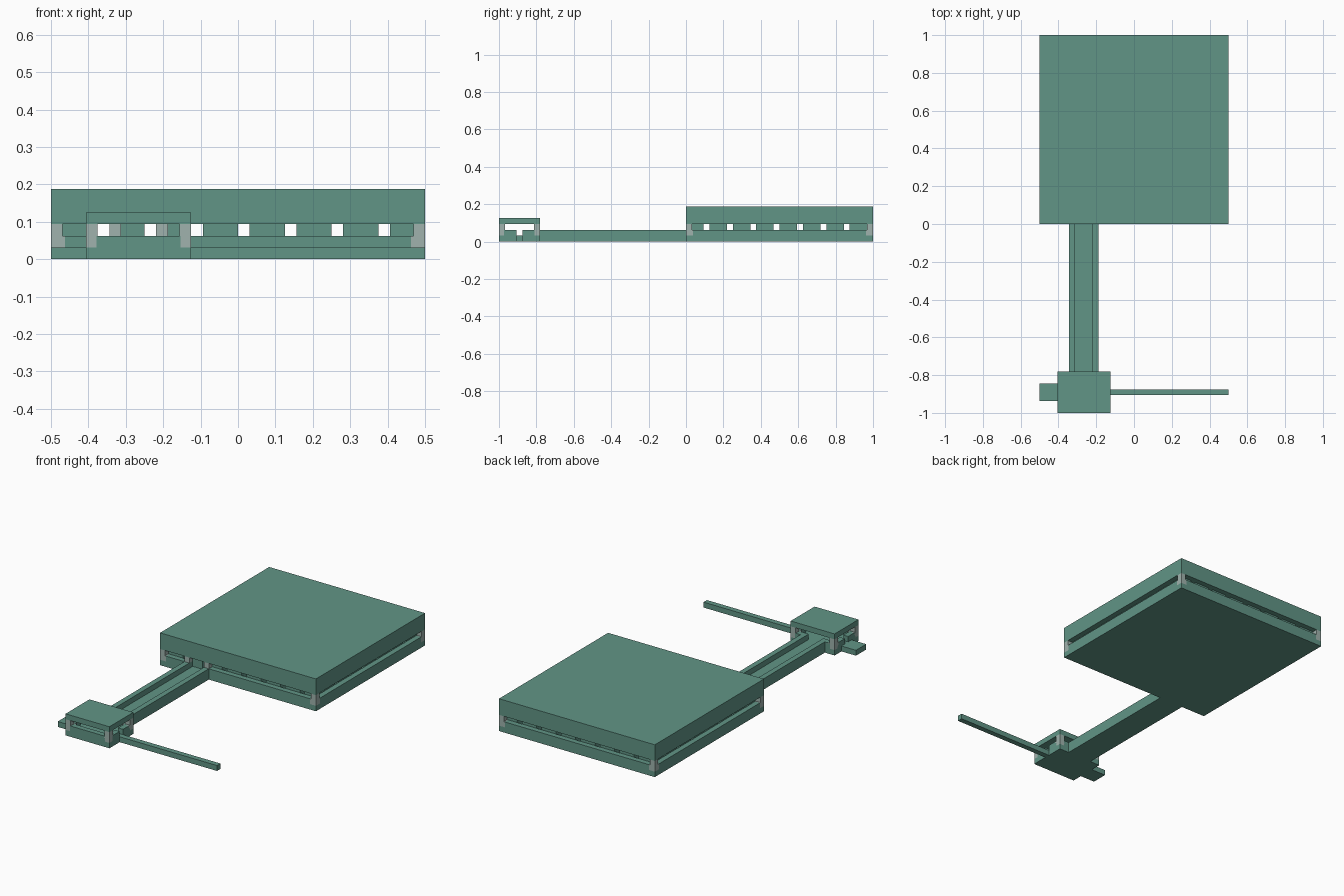
import bpy
import bmesh

U = 1 / 32  # building module

cube = bpy.data.objects.get("Cube")
if cube:
    bpy.data.objects.remove(cube, do_unlink=True)


def material(name, rgb):
    m = bpy.data.materials.new(name)
    m.use_nodes = True
    m.diffuse_color = (*rgb, 1)
    m.node_tree.nodes["Principled BSDF"].inputs["Base Color"].default_value = (*rgb, 1)
    return m


TEAL = material("muted_teal", (0.12, 0.3, 0.24))
GREY = material("pale_grey", (0.35, 0.45, 0.42))


def blocks(name, boxes, mat):
    """One object from boxes (x0, x1, y0, y1, z0, z1) given in modules."""
    bm = bmesh.new()
    for x0, x1, y0, y1, z0, z1 in boxes:
        for v in bmesh.ops.create_cube(bm, size=1)["verts"]:
            v.co.x = (x1 if v.co.x > 0 else x0) * U
            v.co.y = (y1 if v.co.y > 0 else y0) * U
            v.co.z = (z1 if v.co.z > 0 else z0) * U
    mesh = bpy.data.meshes.new(name)
    bm.to_mesh(mesh)
    bm.free()
    mesh.materials.append(mat)
    obj = bpy.data.objects.new(name, mesh)
    bpy.context.collection.objects.link(obj)


def corners(x0, x1, y0, y1, steps):
    """Square posts on four corners; steps are (width, z0, z1)."""
    out = []
    for w, a, b in steps:
        for xa in (x0, x1 - w):
            for ya in (y0, y1 - w):
                out.append((xa, xa + w, ya, ya + w, a, b))
    return out


# Large housing: base, rim walls with a channel opening, lid
blocks("housing_base", [(-16, 16, 0, 32, 0, 1)], TEAL)
blocks("housing_walls", [
    (-14.8, -10, 0, 1, 1, 2), (-7, 14.8, 0, 1, 1, 2),
    (-14.8, 14.8, 31, 32, 1, 2),
    (-16, -15, 1.2, 30.8, 1, 2), (15, 16, 1.2, 30.8, 1, 2)], TEAL)
blocks("housing_lid", [(-16, 16, 0, 32, 3, 6)], TEAL)
blocks("housing_posts", corners(-16, 16, 0, 32, [(1.2, 1, 2), (1, 2, 3)]), GREY)

# Grid of inner blocks with see-through aisles
cols = [(-15 + 4 * i, min(-12 + 4 * i, 15)) for i in range(8)]
rows = [(max(4 * j, 1), 4 * j + 3) for j in range(8)]
blocks("inner_blocks", [(*c, *r, 1, 3) for c in cols for r in rows], TEAL)

# Track between the housings
blocks("track_floor", [(-11, -6, -25, 0, 0, 1)], TEAL)
blocks("track_rails", [(x, x + 1, -25, 0, 1, 2) for x in (-11, -7)], TEAL)
blocks("entry_posts", [(x, x + 1, 0, 1, 2, 3) for x in (-11, -7)], GREY)

# Small housing with openings for track, rod and stub
blocks("small_base", [(-13, -4, -32, -25, 0, 1)], TEAL)
blocks("small_walls", [(-12.1, -4.9, -32, -31, 1, 2),
                       (-12.1, -10, -26, -25, 1, 2), (-7, -4.9, -26, -25, 1, 2)]
       + [(x, x + 1, a, b, 1, 2) for x in (-13, -5)
          for a, b in ((-31.1, -29), (-28, -25.9))], TEAL)
blocks("small_lid", [(-13, -4, -32, -25, 3, 4)], TEAL)
blocks("small_posts", corners(-13, -4, -32, -25, [
    (0.92, 1, 1.3), (1.05, 1.3, 1.55), (1.2, 1.55, 1.8), (1.35, 1.8, 2), (1, 2, 3)]), GREY)

# Side arms
blocks("long_rod", [(-4, 16, -29, -28, 0, 1)], TEAL)
blocks("short_stub", [(-16, -13, -30, -27, 0, 1)], TEAL)
